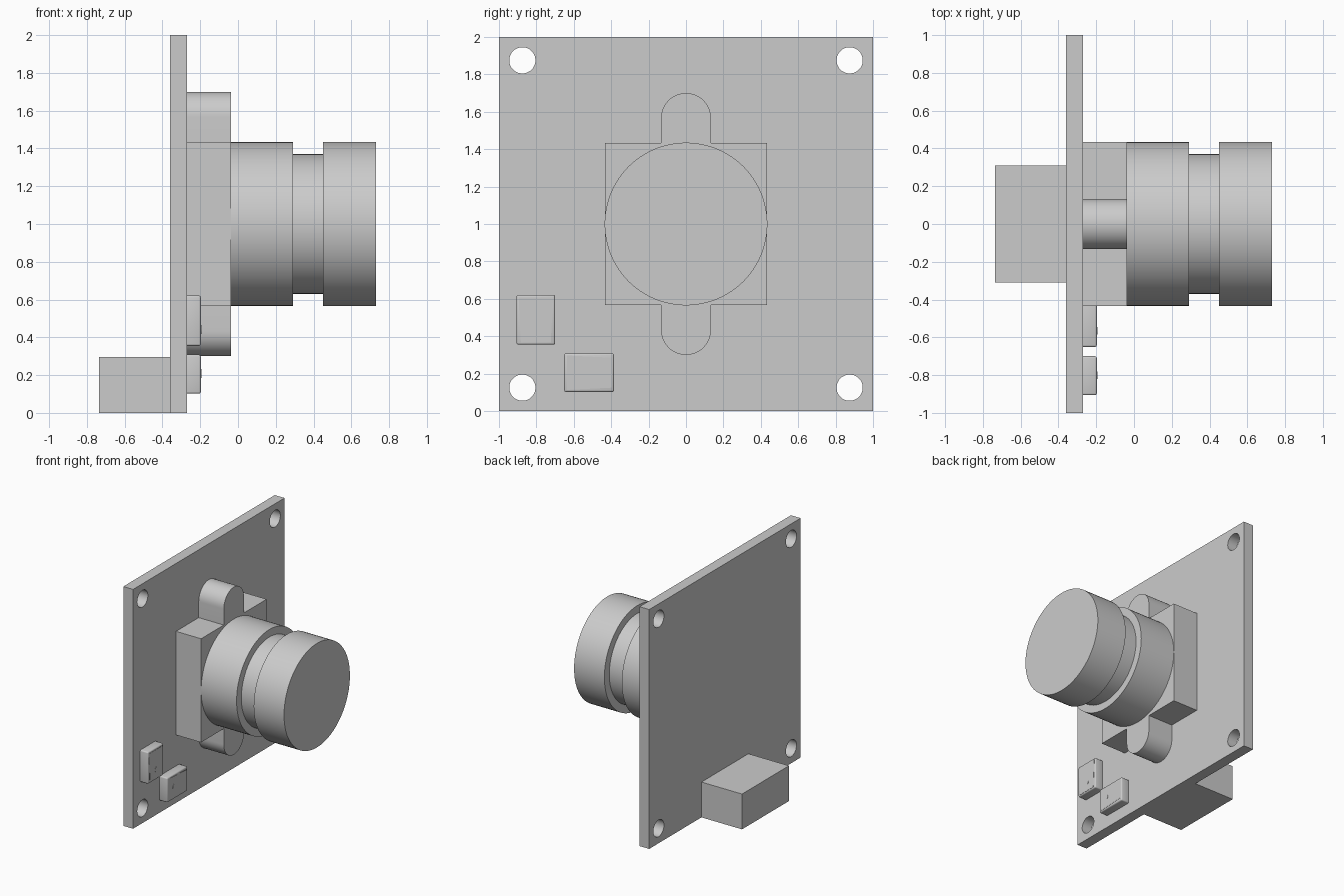
import bpy
import bmesh
from math import cos, sin, pi, radians
from mathutils import Matrix, Vector

cube = bpy.data.objects.get("Cube")
if cube:
    bpy.data.objects.remove(cube, do_unlink=True)

grey = bpy.data.materials.new("light grey")
grey.use_nodes = True
tone = (0.6, 0.6, 0.6, 1)
grey.diffuse_color = tone
grey.node_tree.nodes["Principled BSDF"].inputs["Base Color"].default_value = tone

# Maps a drawing (u, v, depth) onto the board: u -> y, v -> z, depth -> x
FACING = Matrix(((0, 0, 1, 0), (1, 0, 0, 0), (0, 1, 0, 0), (0, 0, 0, 1)))


def add_object(name, mesh, smooth=False):
    obj = bpy.data.objects.new(name, mesh)
    bpy.context.collection.objects.link(obj)
    mesh.materials.clear()
    mesh.materials.append(grey)
    if smooth:
        bpy.ops.object.select_all(action="DESELECT")
        obj.select_set(True)
        bpy.context.view_layer.objects.active = obj
        bpy.ops.object.shade_smooth_by_angle(angle=radians(30))
    return obj


def arc(u, v, r, start, end, steps):
    return [(u + r * cos(start + (end - start) * i / steps),
             v + r * sin(start + (end - start) * i / steps)) for i in range(steps + 1)]


def plate(name, outlines, x0, x1, smooth=False):
    """Extrude closed outlines (the first solid, the rest holes) from x0 to x1."""
    curve = bpy.data.curves.new(name, "CURVE")
    curve.dimensions = "2D"
    curve.fill_mode = "BOTH"
    curve.extrude = (x1 - x0) / 2
    for points in outlines:
        spline = curve.splines.new("POLY")
        spline.points.add(len(points) - 1)
        for p, (u, v) in zip(spline.points, points):
            p.co = (u, v, 0, 1)
        spline.use_cyclic_u = True
    temp = bpy.data.objects.new(name + " outline", curve)
    bpy.context.collection.objects.link(temp)
    graph = bpy.context.evaluated_depsgraph_get()
    mesh = bpy.data.meshes.new_from_object(temp.evaluated_get(graph))
    bpy.data.objects.remove(temp, do_unlink=True)
    mesh.transform(Matrix.Translation(((x0 + x1) / 2, 0, 0)) @ FACING)
    bm = bmesh.new()
    bm.from_mesh(mesh)
    bmesh.ops.remove_doubles(bm, verts=bm.verts, dist=1e-5)
    bmesh.ops.recalc_face_normals(bm, faces=bm.faces)
    bm.to_mesh(mesh)
    bm.free()
    return add_object(name, mesh, smooth)


def box(name, low, high, bevel=0):
    low, high = Vector(low), Vector(high)
    bm = bmesh.new()
    bmesh.ops.create_cube(bm, size=1)
    bmesh.ops.scale(bm, vec=high - low, verts=bm.verts)
    bmesh.ops.translate(bm, vec=(low + high) / 2, verts=bm.verts)
    if bevel:
        bmesh.ops.bevel(bm, geom=bm.edges[:], offset=bevel, segments=3,
                        profile=0.5, affect="EDGES")
    mesh = bpy.data.meshes.new(name)
    bm.to_mesh(mesh)
    bm.free()
    return add_object(name, mesh, bevel > 0)


# Circuit board with four screw holes
holes = [arc(u, v, 0.07, 0, 2 * pi, 48)[:-1] for u in (-0.875, 0.875) for v in (0.125, 1.875)]
board = [(-1, 0), (1, 0), (1, 2), (-1, 2)]
plate("circuit_board", [board] + holes, -0.36, -0.27, True)

# Lens mount: square block with a rounded tab above and below
half, tab = 0.433, 0.133
upper = [(half, half), (tab, half)] + arc(0, 0.7 - tab, tab, 0, pi, 24) + [(-tab, half), (-half, half)]
outline = [(u, 1 + v) for u, v in upper] + [(-u, 1 - v) for u, v in upper]
plate("lens_mount", [outline], -0.27, -0.038, True)

# Lens barrel: stepped profile spun around the x axis
profile = [(-0.038, 0), (-0.038, 0.433), (0.29, 0.433), (0.29, 0.37),
           (0.45, 0.37), (0.45, 0.435), (0.73, 0.435), (0.73, 0)]
bm = bmesh.new()
verts = [bm.verts.new((x, 0, 1 + r)) for x, r in profile]
edges = [bm.edges.new(pair) for pair in zip(verts, verts[1:])]
bmesh.ops.spin(bm, geom=verts + edges, cent=(0, 0, 1), axis=(1, 0, 0),
               angle=2 * pi, steps=96, use_duplicate=False)
bmesh.ops.remove_doubles(bm, verts=bm.verts, dist=1e-4)
bmesh.ops.recalc_face_normals(bm, faces=bm.faces)
barrel = bpy.data.meshes.new("lens_barrel")
bm.to_mesh(barrel)
bm.free()
add_object("lens_barrel", barrel, True)

# Connector on the back of the board
box("rear_connector", (-0.735, -0.31, 0), (-0.36, 0.31, 0.295))

# Two small chips, the second turned a quarter, each with a tapered lid and a drop mark
for name, u, v, turned in (("upper_chip", -0.803, 0.488, False), ("lower_chip", -0.518, 0.205, True)):
    def place(a, b):
        return (u - b, v + a) if turned else (u + a, v + b)
    w, h = (0.133, 0.103) if turned else (0.103, 0.133)
    box(name, (-0.28, u - w, v - h), (-0.197, u + w, v + h), 0.01)
    lid = [(-0.092, 0.118), (-0.08, -0.122), (0.08, -0.122), (0.092, 0.118)]
    plate(name + "_lid", [[place(*p) for p in lid]], -0.199, -0.195)
    drop = arc(0, 0, 0.02, radians(150), radians(390), 16) + [(0, 0.028)]
    cu, cv = (-0.047, 0) if turned else (0.003, -0.05)
    plate(name + "_mark", [[(u + cu + a, v + cv + b) for a, b in drop]], -0.197, -0.193)
